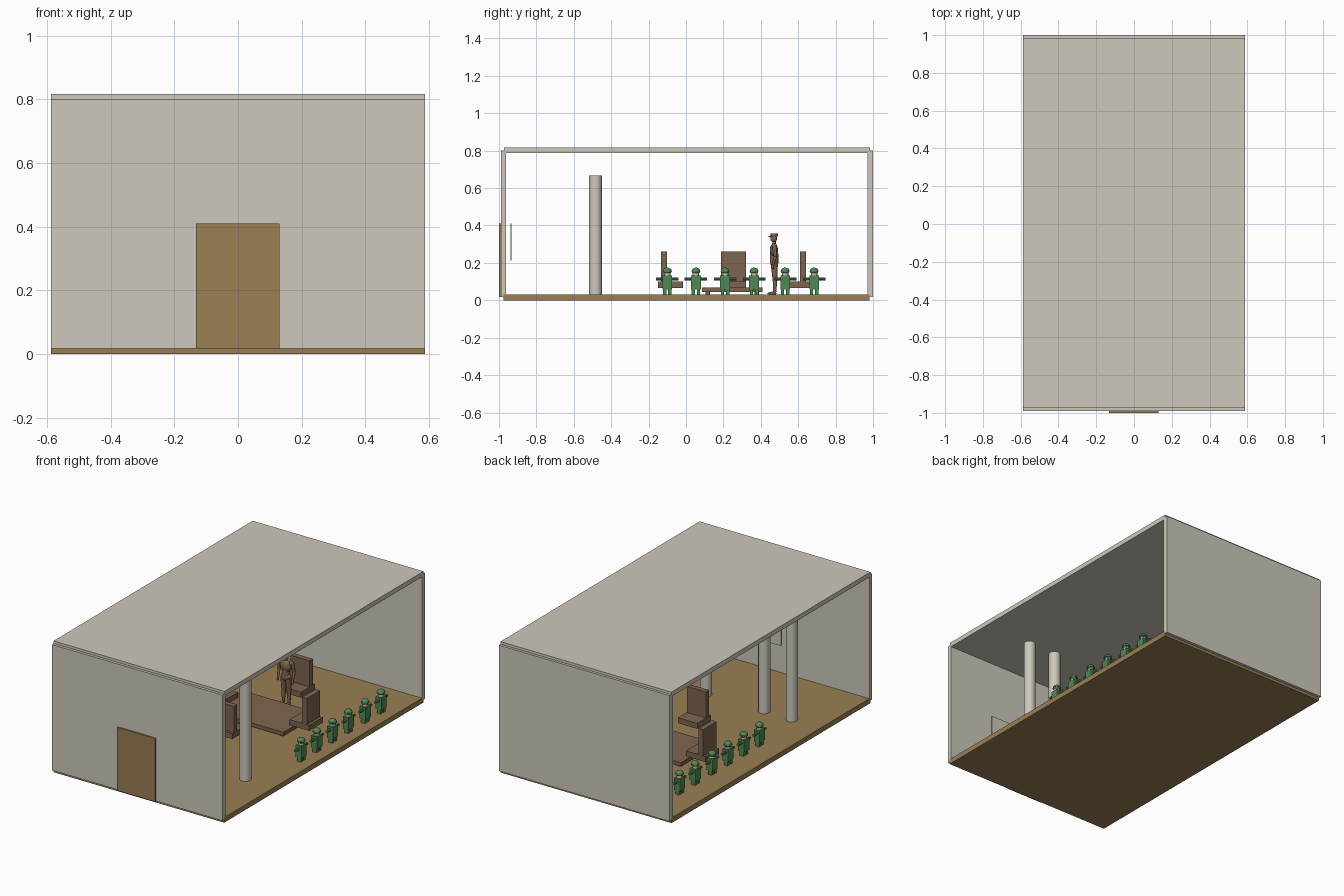
import bpy, bmesh, math
from mathutils import Vector, Matrix

cube = bpy.data.objects.get("Cube")
if cube:
    bpy.data.objects.remove(cube, do_unlink=True)


def material(name, rgb):
    m = bpy.data.materials.new(name)
    m.use_nodes = True
    m.diffuse_color = (*rgb, 1)
    m.node_tree.nodes["Principled BSDF"].inputs["Base Color"].default_value = (*rgb, 1)
    return m


STONE = material("pale stone", (0.61, 0.58, 0.50))
WOOD = material("floor wood", (0.32, 0.21, 0.09))
DARK = material("dark wood", (0.21, 0.13, 0.08))
GREEN = material("uniform green", (0.08, 0.25, 0.09))
SKIN = material("pale skin", (0.62, 0.54, 0.45))


class Part:
    """Collects primitives into one mesh object."""

    def __init__(self, name, *mats):
        self.name, self.mats, self.bm = name, mats, bmesh.new()

    def paint(self, verts, mat):
        for f in {f for v in verts for f in v.link_faces}:
            f.material_index = mat

    def box(self, x, y, z, mat=0):
        lo, hi = Vector((x[0], y[0], z[0])), Vector((x[1], y[1], z[1]))
        m = Matrix.Translation((lo + hi) / 2) @ Matrix.Diagonal((*(hi - lo), 1))
        self.paint(bmesh.ops.create_cube(self.bm, size=1, matrix=m)["verts"], mat)

    def limb(self, a, b, r1, r2, mat=0, sides=12):
        a, b = Vector(a), Vector(b)
        turn = (b - a).to_track_quat("Z", "Y").to_matrix().to_4x4()
        m = Matrix.Translation((a + b) / 2) @ turn
        self.paint(bmesh.ops.create_cone(self.bm, cap_ends=True, segments=sides, radius1=r1,
                                         radius2=r2, depth=(b - a).length, matrix=m)["verts"], mat)

    def ball(self, c, size, mat=0):
        m = Matrix.Translation(c) @ Matrix.Diagonal((*size, 1))
        self.paint(bmesh.ops.create_uvsphere(self.bm, u_segments=14, v_segments=8,
                                             radius=1, matrix=m)["verts"], mat)

    def finish(self, loc=(0, 0, 0), turn=0, smooth=False):
        me = bpy.data.meshes.new(self.name)
        self.bm.to_mesh(me)
        self.bm.free()
        for m in self.mats:
            me.materials.append(m)
        ob = bpy.data.objects.new(self.name, me)
        bpy.context.collection.objects.link(ob)
        ob.location, ob.rotation_euler.z = loc, turn
        if smooth:
            bpy.ops.object.select_all(action="DESELECT")
            ob.select_set(True)
            bpy.context.view_layer.objects.active = ob
            bpy.ops.object.shade_smooth_by_angle(angle=math.radians(40))
        return ob


def slab(name, mat, x, y, z):
    p = Part(name, mat)
    p.box(x, y, z)
    return p.finish()


def copy(ob, loc, turn=0):
    dup = ob.copy()
    dup.location, dup.rotation_euler.z = loc, turn
    bpy.context.collection.objects.link(dup)


# Hall open on both long sides
W, FLOOR = (-0.588, 0.588), 0.032
slab("floor", WOOD, W, (-0.975, 0.982), (0, FLOOR))
slab("front_wall", STONE, W, (-0.99, -0.963), (0.017, 0.8))
slab("back_wall", STONE, W, (0.97, 1.0), (0.017, 0.8))
slab("roof", STONE, W, (-0.973, 0.984), (0.787, 0.816))
slab("door", WOOD, (-0.132, 0.13), (-1.0, -0.988), (0.017, 0.41))
slab("notice_panel", STONE, (0, 0.302), (-0.938, -0.932), (0.214, 0.412))

# Row of four pillars
p = Part("pillar", STONE)
p.limb((0, 0, FLOOR), (0, 0, 0.668), 0.034, 0.034, sides=32)
pillar = p.finish((-0.39, -0.484, 0), smooth=True)
for x in (-0.2, 0.2, 0.39):
    copy(pillar, (x, -0.484, 0))

# Low table
p = Part("table", DARK)
p.box((-0.253, 0.253), (0.085, 0.41), (0.045, 0.068))
for x in (-0.22, 0.22):
    for y in (0.117, 0.378):
        p.box((x - 0.012, x + 0.012), (y - 0.012, y + 0.012), (FLOOR, 0.045))
p.finish()

# Four chairs around the table, modelled facing +y with the back at the origin
p = Part("chair", DARK)
p.box((-0.067, 0.067), (-0.033, 0.102), (0.066, 0.1))
p.box((-0.066, 0.066), (-0.016, 0.016), (0.1, 0.262))
chair = p.finish((0, -0.118, 0))
copy(chair, (0, 0.626, 0), math.pi)
copy(chair, (0.326, 0.254, 0), math.pi / 2)
copy(chair, (-0.326, 0.254, 0), -math.pi / 2)

# Standing figure facing -y, with a peaked cap
p = Part("standing_figure", DARK)
for s in (-1, 1):
    p.ball((s * 0.02, -0.012, 0.037), (0.011, 0.024, 0.009))
    p.limb((s * 0.02, 0.002, 0.035), (s * 0.018, 0.004, 0.11), 0.008, 0.013)
    p.limb((s * 0.018, 0.004, 0.11), (s * 0.016, 0, 0.195), 0.013, 0.019)
    p.ball((s * 0.04, 0, 0.292), (0.014, 0.014, 0.014))
    p.limb((s * 0.043, 0, 0.29), (s * 0.052, 0.006, 0.235), 0.011, 0.009)
    p.limb((s * 0.052, 0.006, 0.235), (s * 0.05, -0.008, 0.185), 0.009, 0.006)
    p.ball((s * 0.05, -0.009, 0.178), (0.007, 0.008, 0.012))
p.ball((0, 0, 0.2), (0.034, 0.021, 0.026))
p.limb((0, 0, 0.2), (0, 0, 0.25), 0.024, 0.022)
p.ball((0, -0.002, 0.268), (0.038, 0.022, 0.038))
p.limb((0, 0, 0.295), (0, -0.002, 0.32), 0.01, 0.009)
p.ball((0, -0.003, 0.33), (0.015, 0.018, 0.021))
p.limb((0, 0, 0.34), (0, 0, 0.356), 0.018, 0.021)
p.box((-0.013, 0.013), (-0.032, -0.008), (0.339, 0.343))
p.finish((0, 0.472, 0), smooth=True)

# Guards with outstretched arms, facing +x
p = Part("guard", GREEN, SKIN)
p.box((-0.02, 0.02), (-0.026, 0.026), (0.058, 0.132))
for s in (-1, 1):
    y = s * 0.014
    p.box((-0.012, 0.014), (y - 0.009, y + 0.009), (FLOOR, 0.06))
    p.limb((0, s * 0.024, 0.114), (0, s * 0.06, 0.114), 0.009, 0.008, sides=8)
p.limb((0, 0, 0.13), (0, 0, 0.158), 0.017, 0.017, mat=1, sides=16)
p.ball((0, 0, 0.157), (0.023, 0.023, 0.018))
p.limb((0, 0, 0.153), (0, 0, 0.158), 0.025, 0.024, sides=16)
guard = p.finish((0.505, -0.1, 0), smooth=True)
rows = [-0.1, 0.053, 0.209, 0.364, 0.53, 0.685]
for y in rows[1:]:
    copy(guard, (0.505, y, 0))
for y in rows:
    copy(guard, (-0.435, y, 0), math.pi)
